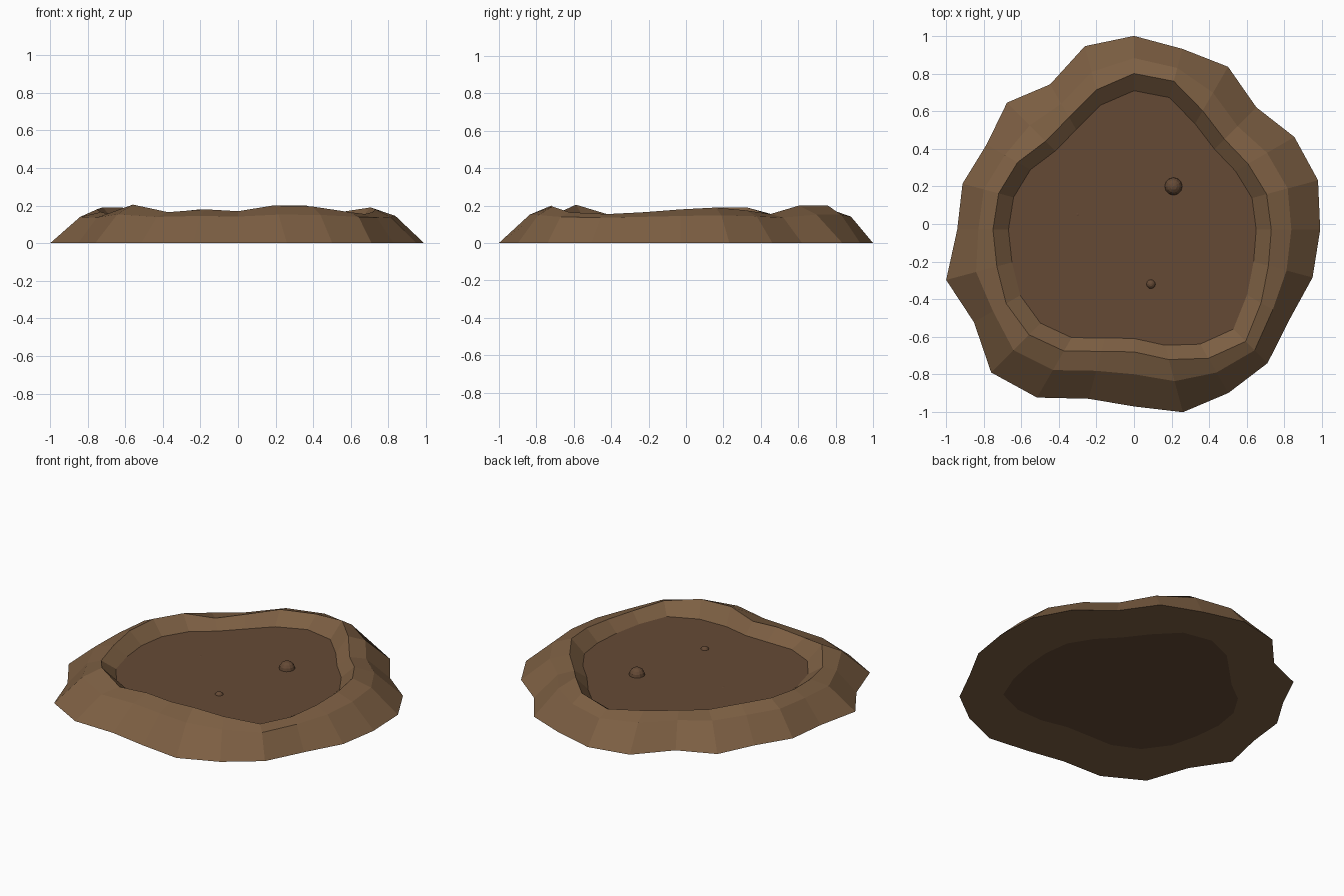
import bpy, bmesh, math

if "Cube" in bpy.data.objects:
    bpy.data.objects.remove(bpy.data.objects["Cube"])

CY = -0.03      # centre of the radial layout
FLOOR_Z = 0.105

# radii and crest heights every 15 degrees, counter-clockwise from +x
OUTER = [.99, 1.013, .985, .92, 1.0, .995, 1.03, 1.01, .892, .955, .905, .944,
         .94, 1.034, .983, 1.074, 1.031, .931, .94, 1.005, 1.003, 1.004, .955, .983]
CREST = [.73, .73, .70, .68, .73, .817, .83, .77, .69, .665, .715, .745,
         .75, .755, .785, .79, .745, .67, .65, .715, .79, .84, .78, .74]
HEIGHT = [.18, .19, .175, .155, .20, .20, .17, .18, .165, .155, .19, .19,
          .18, .165, .155, .205, .165, .18, .17, .20, .195, .165, .155, .165]
N = len(OUTER)


def material(name, rgb):
    m = bpy.data.materials.new(name)
    m.diffuse_color = (*rgb, 1)
    m.use_nodes = True
    m.node_tree.nodes["Principled BSDF"].inputs["Base Color"].default_value = m.diffuse_color
    return m


def finish(name, bm, mat):
    bmesh.ops.recalc_face_normals(bm, faces=bm.faces)
    me = bpy.data.meshes.new(name)
    bm.to_mesh(me)
    bm.free()
    me.materials.append(mat)
    ob = bpy.data.objects.new(name, me)
    bpy.context.collection.objects.link(ob)
    return ob


def ring(bm, radii, heights):
    verts = []
    for i, (r, z) in enumerate(zip(radii, heights)):
        a = math.tau * i / N
        verts.append(bm.verts.new((r * math.cos(a), CY + r * math.sin(a), z)))
    return verts


def bridge(bm, a, b):
    for i in range(N):
        j = (i + 1) % N
        bm.faces.new((a[i], a[j], b[j], b[i]))


earth = material("earth", (.205, .115, .056))
mud = material("mud", (.13, .068, .036))
foot = [r * .89 for r in CREST]

# earth bank: slope, shoulder, crest, inner wall, underside
bm = bmesh.new()
shoulder = [c + .41 * (o - c) for o, c in zip(OUTER, CREST)]
loops = [ring(bm, OUTER, [0] * N),
         ring(bm, shoulder, [.145 + .35 * (h - .18) for h in HEIGHT]),
         ring(bm, CREST, HEIGHT),
         ring(bm, foot, [FLOOR_Z] * N),
         ring(bm, foot, [0] * N)]
for k in range(len(loops)):
    bridge(bm, loops[k], loops[(k + 1) % len(loops)])
finish("earth_bank", bm, earth)

# mud floor filling the hollow
bm = bmesh.new()
low, top = ring(bm, foot, [0] * N), ring(bm, foot, [FLOOR_Z] * N)
bridge(bm, low, top)
bm.faces.new(top)
bm.faces.new(low[::-1])
finish("mud_floor", bm, mud)

# half-buried bubbles: x, y, radius, sink depth
for i, (x, y, r, sink) in enumerate([(.21, .20, .047, .0),
                                     (.09, -.32, .026, .009),
                                     (-.30, .05, .03, .0285)]):
    bm = bmesh.new()
    bmesh.ops.create_uvsphere(bm, u_segments=12, v_segments=8, radius=r)
    bmesh.ops.translate(bm, verts=bm.verts, vec=(x, y, FLOOR_Z - sink))
    finish(f"mud_bubble_{i + 1}", bm, mud)
